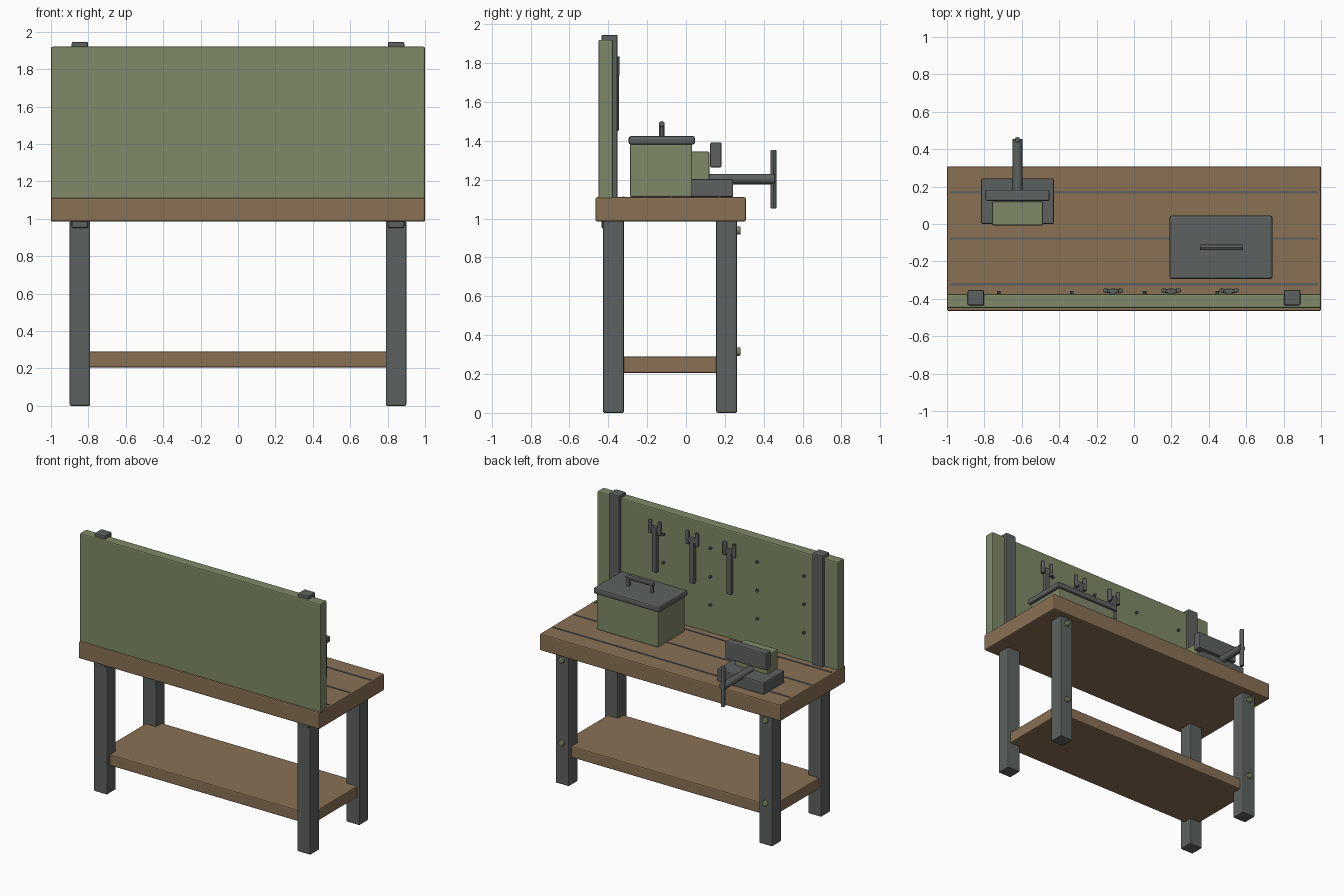
import bpy
from mathutils import Vector

cube = bpy.data.objects.get("Cube")
if cube:
    bpy.data.objects.remove(cube, do_unlink=True)


def material(name, rgb):
    m = bpy.data.materials.new(name)
    m.use_nodes = True
    m.diffuse_color = (*rgb, 1)
    m.node_tree.nodes["Principled BSDF"].inputs["Base Color"].default_value = (*rgb, 1)
    return m


WOOD = material("warm wood", (0.255, 0.165, 0.09))
GREEN = material("sage green paint", (0.21, 0.255, 0.138))
STEEL = material("dark steel", (0.107, 0.122, 0.117))


def box(name, x, y, z, mat, bevel=0.008):
    """Bevelled box from its extents along each axis."""
    bpy.ops.mesh.primitive_cube_add(size=1)
    ob = bpy.context.object
    ob.name = name
    spans = (x, y, z)
    ob.location = [(a + b) / 2 for a, b in spans]
    ob.scale = [b - a for a, b in spans]
    bpy.ops.object.transform_apply(location=False, rotation=False, scale=True)
    ob.data.materials.append(mat)
    if bevel:
        mod = ob.modifiers.new("soft edges", "BEVEL")
        mod.width = bevel
        mod.segments = 2
    return ob


def rod(name, start, end, radius, mat, sides=16, bevel=0.0):
    """Cylinder between two points."""
    a, b = Vector(start), Vector(end)
    bpy.ops.mesh.primitive_cylinder_add(vertices=sides, radius=radius, depth=(b - a).length,
                                        location=(a + b) / 2)
    ob = bpy.context.object
    ob.name = name
    ob.rotation_euler = (b - a).to_track_quat("Z", "Y").to_euler()
    ob.data.materials.append(mat)
    bpy.ops.object.shade_smooth_by_angle()
    if bevel:
        mod = ob.modifiers.new("soft edges", "BEVEL")
        mod.width = bevel
        mod.segments = 2
    return ob


# Bench top with dark plank seams, and lower shelf
TOP = 1.11
box("bench_top", (-1, 1), (-0.465, 0.308), (0.985, TOP), WOOD)
for i, y in enumerate((-0.322, -0.077, 0.17)):
    box(f"plank_seam_{i}", (-0.985, 0.985), (y - 0.006, y + 0.006), (TOP - 0.004, TOP + 0.004), STEEL, 0)
box("lower_shelf", (-0.88, 0.88), (-0.39, 0.23), (0.205, 0.29), WOOD)

# Legs, bolts and board posts, mirrored left and right
for side, s in (("left", 1), ("right", -1)):
    x = 0.845 * s
    for end, y in (("front", (-0.427, -0.319)), ("back", (0.155, 0.263))):
        box(f"{end}_{side}_leg", (x - 0.055, x + 0.055), y, (0, 0.99), STEEL)
    for level, z in (("lower", 0.315), ("upper", 0.938)):
        rod(f"{level}_{side}_bolt", (x, 0.25, z), (x, 0.28, z), 0.021, GREEN, bevel=0.004)
    box(f"{side}_board_post", (x - 0.044, x + 0.044), (-0.435, -0.352), (0.95, 1.945), STEEL)

# Tool board with pegs
box("tool_board", (-1, 1), (-0.45, -0.375), (1.1, 1.92), GREEN)
for i in range(4):
    for j in range(3):
        x, z = -0.722 + 0.389 * i, 1.32 + 0.213 * j
        rod(f"peg_{i}_{j}", (x, -0.39, z), (x, -0.357, z), 0.01, STEEL, 10)

# Three forked tools hanging on the board
for i in range(3):
    x, y = -0.112 + 0.31 * i, -0.358
    box(f"tool_handle_{i}", (x - 0.019, x + 0.019), (y - 0.018, y + 0.012), (1.45, 1.79), STEEL, 0.006)
    box(f"tool_crossbar_{i}", (x - 0.04, x + 0.04), (y - 0.01, y + 0.01), (1.755, 1.79), STEEL, 0.005)
    for s in (-1, 1):
        px = x + 0.039 * s
        rod(f"tool_prong_{i}_{s}", (px, y + 0.002, 1.737), (px, y + 0.002, 1.835), 0.014, STEEL, 12, 0.004)

# Toolbox with lid and carry handle
box("toolbox_body", (0.21, 0.72), (-0.287, 0.032), (TOP, 1.385), GREEN)
box("toolbox_lid", (0.19, 0.74), (-0.295, 0.046), (1.38, 1.425), STEEL, 0.012)
for s in (-1, 1):
    hx = 0.468 + 0.098 * s
    rod(f"toolbox_handle_post_{s}", (hx, -0.125, 1.415), (hx, -0.125, 1.49), 0.014, STEEL, 12)
rod("toolbox_handle_bar", (0.353, -0.125, 1.486), (0.583, -0.125, 1.486), 0.015, STEEL, 12, 0.005)

# Bench vise
VX = -0.623
box("vise_base", (VX - 0.195, VX + 0.195), (0, 0.243), (TOP, 1.203), STEEL)
box("vise_body", (VX - 0.137, VX + 0.137), (-0.008, 0.12), (1.195, 1.345), GREEN)
box("vise_jaw", (VX - 0.171, VX + 0.171), (0.124, 0.183), (1.263, 1.392), STEEL)
rod("vise_screw", (VX, 0.06, 1.203), (VX, 0.455, 1.203), 0.027, STEEL)
rod("vise_handle", (VX, 0.45, 1.052), (VX, 0.45, 1.352), 0.015, STEEL, 12, 0.004)
